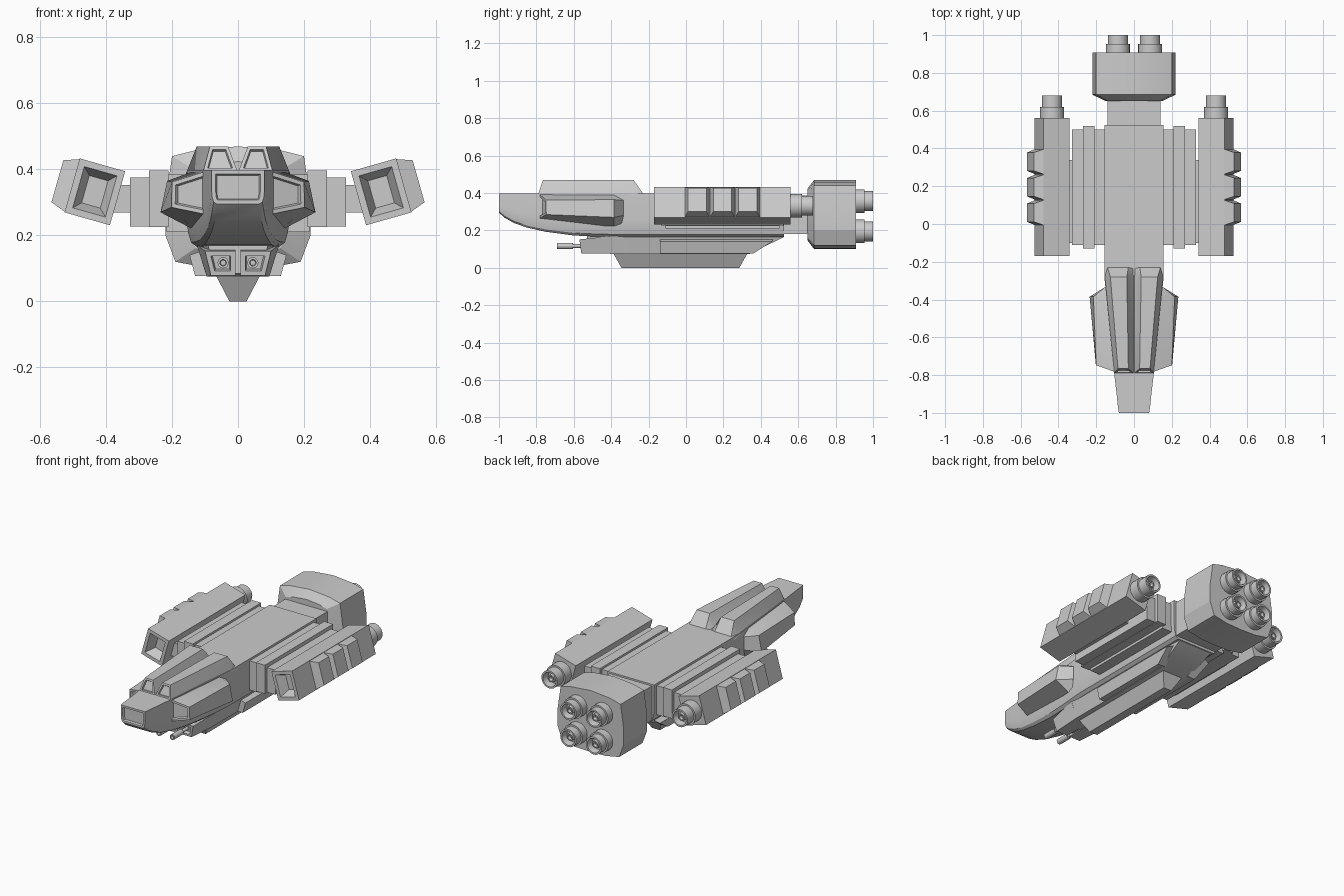
import bpy, bmesh
from math import cos, sin, pi, radians

if "Cube" in bpy.data.objects:
    bpy.data.objects.remove(bpy.data.objects["Cube"])


def finish(bm, name, mirror=False, angle=28):
    """Write bmesh to an object, smooth below the angle, optional X mirror."""
    for f in bm.faces:
        f.smooth = True
    for e in bm.edges:
        e.smooth = len(e.link_faces) == 2 and e.calc_face_angle(0) < radians(angle)
    me = bpy.data.meshes.new(name)
    bm.to_mesh(me)
    bm.free()
    ob = bpy.data.objects.new(name, me)
    bpy.context.collection.objects.link(ob)
    if mirror:
        ob.modifiers.new("mirror", 'MIRROR')
    return ob


def loft(name, rings, mirror=False, insets=(), angle=28):
    """Skin closed rings of points; insets are (thickness, depth) steps on the first cap."""
    bm = bmesh.new()
    vs = [[bm.verts.new(p) for p in r] for r in rings]
    n = len(rings[0])
    for a, b in zip(vs, vs[1:]):
        for i in range(n):
            j = (i + 1) % n
            bm.faces.new((a[i], a[j], b[j], b[i]))
    cap = bm.faces.new(vs[0])
    bm.faces.new(vs[-1])
    bmesh.ops.recalc_face_normals(bm, faces=bm.faces[:])
    for t, d in insets:
        bmesh.ops.inset_individual(bm, faces=[cap], thickness=t, depth=d, use_even_offset=True)
    bm.normal_update()
    return finish(bm, name, mirror, angle)


def ring(y, pts):
    return [(x, y, z) for x, z in pts]


def sym(pts):
    """Complete a right-hand half outline to both sides."""
    return pts + [(-x, z) for x, z in reversed(pts) if x > 1e-6]


def box(name, x, y, z, mirror=False):
    q = [(x[0], z[0]), (x[1], z[0]), (x[1], z[1]), (x[0], z[1])]
    return loft(name, [ring(y[0], q), ring(y[1], q)], mirror)


def revolve(name, cx, y0, cz, prof, n=24):
    """Revolve (radius, y) profile around a Y axis, mirrored across X."""
    bm = bmesh.new()
    rs = [[bm.verts.new((cx + r * cos(2 * pi * i / n), y0 + y, cz + r * sin(2 * pi * i / n)))
           for i in range(n)] for r, y in prof]
    for a, b in zip(rs, rs[1:]):
        for i in range(n):
            j = (i + 1) % n
            bm.faces.new((a[i], a[j], b[j], b[i]))
    bm.faces.new(rs[0])
    bm.faces.new(rs[-1])
    bmesh.ops.recalc_face_normals(bm, faces=bm.faces[:])
    return finish(bm, name, True)


def nozzle(name, cx, y0, cz, k):
    prof = [(.063, -.01), (.063, .4 * k), (.053, .4 * k), (.053, k), (.043, k), (.036, k - .04),
            (.024, k - .04), (.02, k - .015), (.013, k - .015), (.008, k - .03)]
    prof[1] = (.063, .5 * k)
    prof[2] = (.053, .5 * k)
    revolve(name, cx, y0, cz, prof)


WINDOW = ((.012, 0), (.004, -.012))

# Main hull with rounded underside and tapering nose
rings = []
for y, w, zb in [(-1, .08, .295), (-.97, .085, .268), (-.92, .09, .24), (-.85, .098, .215),
                 (-.75, .11, .193), (-.6, .125, .173), (-.45, .14, .166), (-.3, .155, .165), (.525, .155, .165)]:
    h = .398 - zb
    rings.append(ring(y, sym([(w, .398), (w, .398 - .6 * h), (.98 * w, .398 - .8 * h),
                              (.92 * w, .398 - .94 * h), (.8 * w, zb)])))
loft("hull", rings, insets=WINDOW)

# Twin raised canopy ridges
loft("canopy_ridge", [
    [(.002, -.79, .395), (.105, -.79, .395), (.085, -.765, .47), (.03, -.765, .47)],
    [(.002, -.28, .395), (.157, -.28, .39), (.125, -.28, .47), (.038, -.28, .47)],
    [(.002, -.23, .39), (.157, -.23, .38), (.14, -.23, .398), (.03, -.23, .398)]],
    True, ((.010, 0), (.003, -.010)))

# Angular cheeks beside the nose
loft("cheek", [
    [(.09, -.787, .397), (.20, -.748, .362), (.202, -.747, .285), (.09, -.787, .262)],
    [(.12, -.385, .40), (.215, -.385, .365), (.235, -.385, .27), (.13, -.385, .215)],
    [(.12, -.33, .39), (.155, -.335, .36), (.155, -.335, .28), (.13, -.335, .23)]], True, WINDOW)

# Stepped side plates and nacelle arms
box("side_plate_inner", (.14, .217), (-.11, .50), (.21, .385), True)
box("side_plate_middle", (.21, .27), (-.13, .52), (.225, .397), True)
box("side_plate_outer", (.26, .327), (-.11, .50), (.227, .375), True)
box("nacelle_arm", (.32, .40), (-.10, .34), (.27, .352), True)

# Tilted nacelles with deep intakes
T = radians(15.8)


def nac(u, y, v):
    return (.434 + u * cos(T) - v * sin(T), y, .332 + u * sin(T) + v * cos(T))


corners = [(-.0715, -.085), (.0715, -.085), (.0715, .085), (-.0715, .085)]
loft("nacelle", [[nac(u, y, v) for u, v in corners] for y in (-.17, .56)],
     True, ((.02, 0), (.022, -.06)))

# Tapered armour ribs on the nacelle's outer face
for i in range(3):
    yc = .06 + .135 * i
    loft(f"nacelle_rib_{i + 1}", [[nac(u, yc + a * hy, b * hv) for a, b in
                                   ((-1, -1), (1, -1), (1, 1), (-1, 1))]
                                  for u, hy, hv in ((.065, .068, .085), (.118, .049, .066))], True)
nozzle("nacelle_nozzle", .434, .56, .332, .12)

# Neck and rear engine block
box("neck", (-.14, .14), (.50, .68), (.18, .388))
block = sym([(0, .47), (.13, .458), (.2, .44), (.22, .30), (.22, .20), (.19, .12), (.10, .103), (0, .1)])
block = [(0, .47), (.13, .458), (.2, .44), (.22, .30), (.22, .20), (.19, .12), (.10, .103)]
block = block + [(0, .1)] + [(-x, z) for x, z in reversed(block[1:])]
small = [(x * .68, .285 + (z - .285) * .75) for x, z in block]
loft("engine_block", [ring(.65, small), ring(.685, block), ring(.908, block)], angle=12)
for n, z in (("upper", .357), ("lower", .195)):
    nozzle(f"main_nozzle_{n}", .085, .908, z, .092)

# Belly fairing, side strips and keel
loft("belly", [ring(y, sym([(wt, zt), (wb, zb)])) for y, wt, zt, wb, zb in
               [(-.53, .09, .17, .075, .085), (-.39, .125, .175, .095, .075),
                (.34, .125, .175, .095, .075), (.52, .115, .175, .11, .163)]])
loft("belly_strip", [
    [(.08, -.14, .078), (.13, -.14, .077), (.147, -.14, .14), (.09, -.14, .16)],
    [(.08, .36, .078), (.13, .36, .077), (.147, .46, .14), (.09, .47, .16)]], True)
loft("keel", [
    [(-.068, -.39, .08), (.068, -.39, .08), (.068, .33, .08), (-.068, .33, .08)],
    [(-.026, -.345, 0), (.026, -.345, 0), (.026, .285, 0), (-.026, .285, 0)]])

# Chin gun housings and barrels
loft("gun_housing", [
    [(.008, -.57, .152), (.10, -.57, .152), (.082, -.56, .078), (.008, -.56, .078)],
    [(.008, -.38, .172), (.125, -.38, .172), (.095, -.38, .075), (.008, -.38, .075)]],
    True, ((.014, 0), (.004, -.02)))
revolve("gun_barrel", .045, -.69, .117,
        [(.008, .03), (.01, 0), (.017, 0), (.017, .085), (.010, .085), (.010, .16)], 12)
